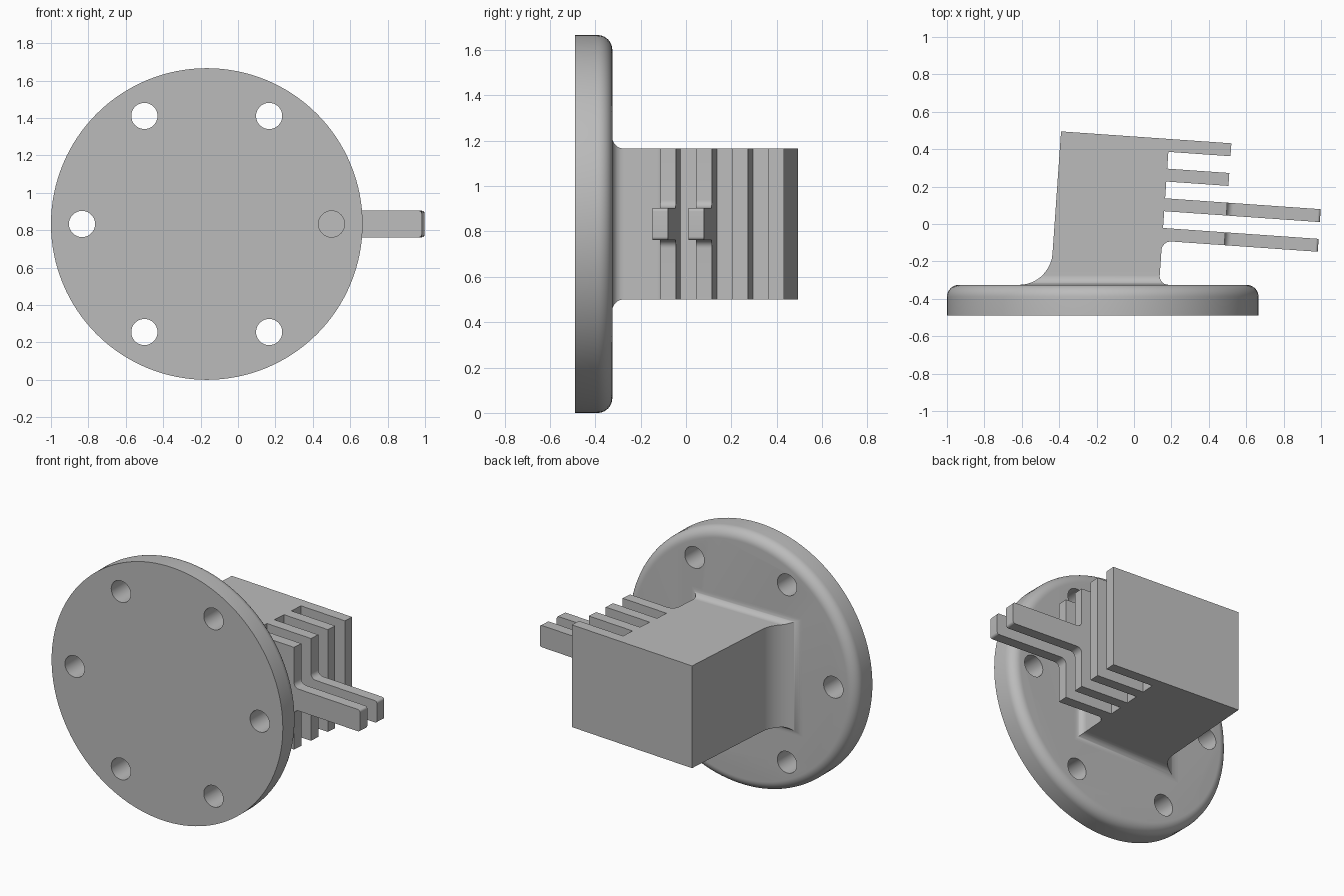
import bpy, bmesh
from math import sin, cos, tan, pi, radians, sqrt
from mathutils import Vector, Matrix

cube = bpy.data.objects.get("Cube")
if cube:
    bpy.data.objects.remove(cube, do_unlink=True)

grey = bpy.data.materials.new("plain grey")
grey.use_nodes = True
COLOUR = (0.5, 0.5, 0.5, 1)
grey.diffuse_color = COLOUR
grey.node_tree.nodes["Principled BSDF"].inputs["Base Color"].default_value = COLOUR

# Shared dimensions
CX, CZ, R = -0.167, 0.833, 0.833        # flange centre and radius
FRONT, BACK = -0.49, -0.325             # flange faces
HALF = 0.333                            # half height of block and fins
TILT = radians(4)
CORNER = Vector((-0.39, 0.495, CZ))     # back corner of the tilted block
WIDTH = 0.58                            # block width, where the fins start
LOCAL = Matrix.Translation(CORNER) @ Matrix.Rotation(-TILT, 4, 'Z')


def make(name, bm, angle=35):
    bmesh.ops.recalc_face_normals(bm, faces=bm.faces)
    mesh = bpy.data.meshes.new(name)
    bm.to_mesh(mesh)
    bm.free()
    mesh.materials.append(grey)
    ob = bpy.data.objects.new(name, mesh)
    bpy.context.collection.objects.link(ob)
    smooth(ob, angle)
    return ob


def smooth(ob, angle=35):
    bpy.ops.object.select_all(action='DESELECT')
    ob.select_set(True)
    bpy.context.view_layer.objects.active = ob
    bpy.ops.object.shade_smooth_by_angle(angle=radians(angle))


def loft(name, rings):
    bm = bmesh.new()
    loops = [[bm.verts.new(p) for p in ring] for ring in rings]
    n = len(loops[0])
    for a, b in zip(loops, loops[1:]):
        for i in range(n):
            j = (i + 1) % n
            bm.faces.new((a[i], a[j], b[j], b[i]))
    bm.faces.new(loops[0])
    bm.faces.new(loops[-1])
    return make(name, bm)


def arc(u, w, r, start, end, steps=8):
    angles = [radians(start + (end - start) * i / steps) for i in range(steps + 1)]
    return [(u + r * cos(a), w + r * sin(a)) for a in angles]


def circle_ring(x, y, z, r, n):
    return [(x + r * cos(2 * pi * i / n), y, z + r * sin(2 * pi * i / n)) for i in range(n)]


# Round flange with a rounded back rim
rim = 0.065
profile = [(R, FRONT)] + arc(R - rim, BACK - rim, rim, 0, 90, 10)
flange = loft("flange", [circle_ring(CX, y, CZ, r, 128) for r, y in profile])

# Six bolt holes
for k in range(6):
    a = k * pi / 3
    x, z = CX + 0.667 * cos(a), CZ + 0.667 * sin(a)
    cutter = loft("hole_cutter", [circle_ring(x, y, z, 0.07, 40) for y in (-0.7, 0)])
    mod = flange.modifiers.new("bolt_hole", 'BOOLEAN')
    mod.object, mod.operation, mod.solver = cutter, 'DIFFERENCE', 'EXACT'
    bpy.context.view_layer.objects.active = flange
    bpy.ops.object.modifier_apply(modifier=mod.name)
    bpy.data.objects.remove(cutter, do_unlink=True)
smooth(flange)


# Tilted block, flaring into the flange
def flare(d, r):
    return r - sqrt(r * r - (r - d) ** 2) if d < r else 0


right_corner = LOCAL @ Vector((WIDTH, 0, 0))
BIG, SMALL = 0.165, 0.05


def block_ring(d):
    y = BACK + d
    left = CORNER.x - (CORNER.y - y) * tan(TILT) - flare(d, BIG)
    right = right_corner.x - (right_corner.y - y) * tan(TILT) + flare(d, SMALL)
    h = HALF + flare(d, SMALL)
    return [(left, y, CZ - h), (right, y, CZ - h), (right, y, CZ + h), (left, y, CZ + h)]


depths = {r * (1 - cos(i * pi / 20)) for r in (BIG, SMALL) for i in range(11)}
rings = [block_ring(d) for d in sorted(depths)]
rings.append([(p.x, p.y, CZ + s * HALF) for p, s in
              ((CORNER, -1), (right_corner, -1), (right_corner, 1), (CORNER, 1))])
loft("block", rings)


# Fins: outline in length and height, given thickness across the tilt
def fin(name, v, outline):
    loft(name, [[LOCAL @ Vector((u, y, w)) for u, w in outline] for y in (v, v - 0.069)])


END, TAB_END, TAB, FILLET, ROUND = 0.913, 1.414, 0.071, 0.035, 0.015
plain = [(WIDTH, -HALF), (END, -HALF), (END, HALF), (WIDTH, HALF)]
lower = ([(WIDTH, -HALF), (END, -HALF)]
         + arc(END + FILLET, -TAB - FILLET, FILLET, 180, 90)
         + arc(TAB_END - ROUND, -TAB + ROUND, ROUND, -90, 0))
tabbed = lower + [(u, -w) for u, w in reversed(lower)]
for i, shape in enumerate((plain, plain, tabbed, tabbed)):
    fin(("short_fin_" if shape is plain else "tabbed_fin_") + str(i + 1), -0.159 * i, shape)

# Fillet where the front fin meets the block
v = -0.159 * 3 - 0.069
web = [(WIDTH, v)] + arc(WIDTH + SMALL, v - SMALL, SMALL, 90, 180)
loft("fin_fillet", [[LOCAL @ Vector((u, y, h)) for u, y in web] for h in (-HALF, HALF)])
